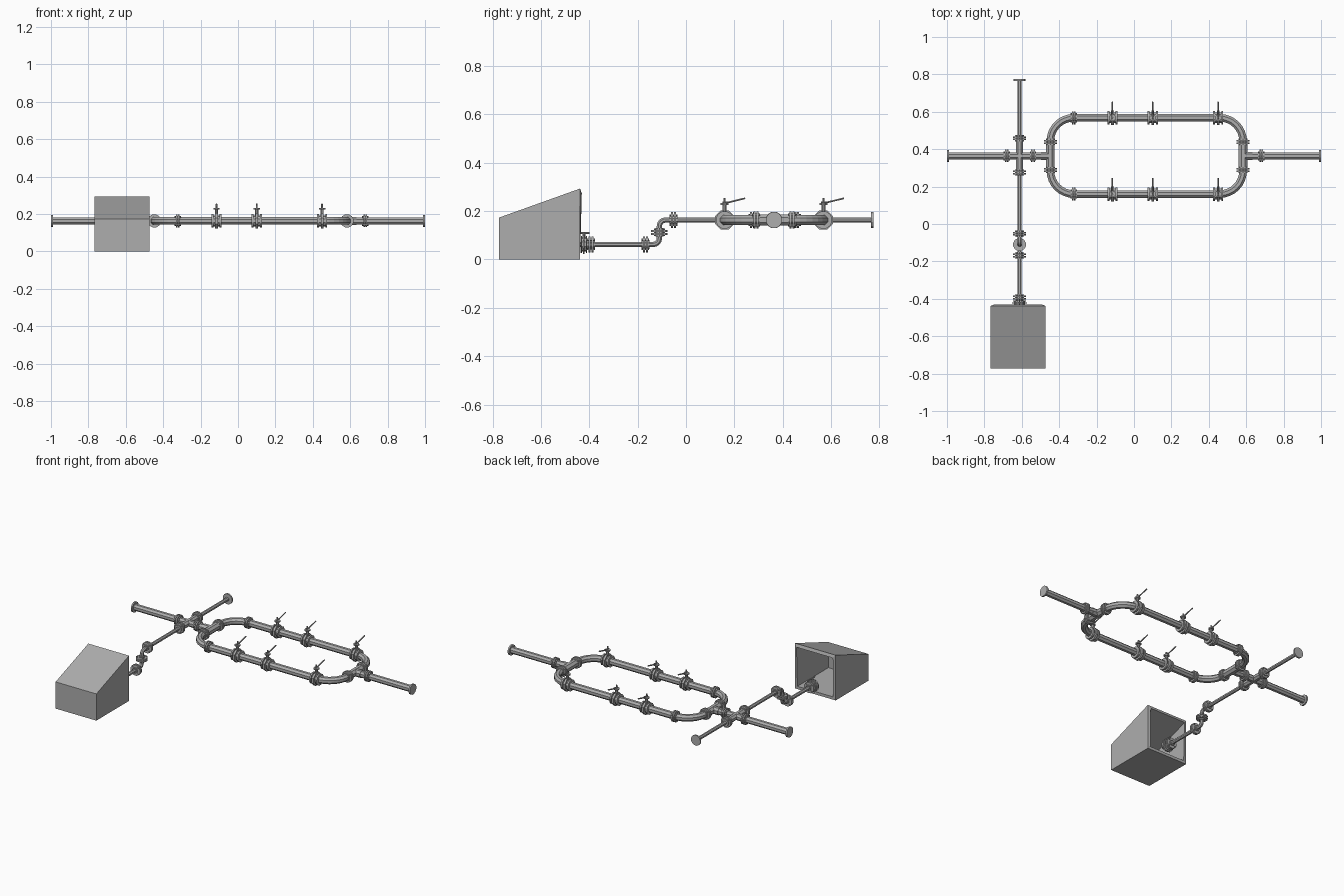
import bpy, bmesh, math
from mathutils import Vector as V

if "Cube" in bpy.data.objects:
    bpy.data.objects.remove(bpy.data.objects["Cube"])

mat = bpy.data.materials.new("pipe grey")
mat.diffuse_color = (0.42, 0.42, 0.42, 1)
mat.use_nodes = True
mat.node_tree.nodes["Principled BSDF"].inputs["Base Color"].default_value = mat.diffuse_color
X, Y, Z = V((1, 0, 0)), V((0, 1, 0)), V((0, 0, 1))
ZP, ZL, YC, XS = 0.163, 0.062, 0.364, -0.612   # pipe heights, main axis, side line


def sweep(bm, pts, r, n=8, up=None):
    """Closed tube along a flat path; up is the normal of the path's plane."""
    pts = [V(p) for p in pts]
    rings = []
    for i, p in enumerate(pts):
        t = (pts[min(i + 1, len(pts) - 1)] - pts[max(i - 1, 0)]).normalized()
        u = up or (X if abs(t.z) > 0.9 else Z)
        s = t.cross(u).normalized()
        w = s.cross(t)
        rings.append([bm.verts.new(p + r * (math.cos(a) * s + math.sin(a) * w))
                      for a in (2 * math.pi * (k + 0.5) / n for k in range(n))])
    for a, b in zip(rings, rings[1:]):
        for k in range(n):
            bm.faces.new((a[k], a[(k + 1) % n], b[(k + 1) % n], b[k]))
    bm.faces.new(rings[0])
    bm.faces.new(rings[-1])


def finish(name, bm):
    bmesh.ops.recalc_face_normals(bm, faces=bm.faces)
    me = bpy.data.meshes.new(name)
    bm.to_mesh(me)
    bm.free()
    me.materials.append(mat)
    ob = bpy.data.objects.new(name, me)
    bpy.context.collection.objects.link(ob)
    return ob


def tube(name, pts, r, n=8, up=None):
    bm = bmesh.new()
    sweep(bm, pts, r, n, up)
    return finish(name, bm)


def arc(c, r, a0, a1, u, v, n=8):
    out = []
    for i in range(n + 1):
        a = math.radians(a0 + (a1 - a0) * i / n)
        out.append(V(c) + r * (math.cos(a) * u + math.sin(a) * v))
    return out


def joint(name, p, ax, r=0.035, hub=0.026):
    """Two flange discs, a hub and four bolts."""
    bm, p = bmesh.new(), V(p)
    for s in (-1, 1):
        sweep(bm, [p + ax * s * 0.002, p + ax * s * 0.010], r, 12)
    sweep(bm, [p - ax * 0.017, p + ax * 0.017], hub, 10)
    s = ax.cross(X if abs(ax.z) > 0.9 else Z)
    w = s.cross(ax)
    for i in range(4):
        a = math.pi / 4 + i * math.pi / 2
        q = p + 0.8 * r * (math.cos(a) * s + math.sin(a) * w)
        sweep(bm, [q - ax * 0.016, q + ax * 0.016], 0.004, 6)
    finish(name, bm)


def valve(name, p, ax, lever, k=1.0):
    """Body between two flanges, with stem and raised lever."""
    bm, p = bmesh.new(), V(p)
    for s in (-1, 1):
        sweep(bm, [p + ax * s * 0.017 * k, p + ax * s * 0.027 * k], 0.037, 12)
    sweep(bm, [p - ax * 0.017 * k, p + ax * 0.017 * k], 0.03, 10)
    sweep(bm, [p - ax * 0.007 * k, p + ax * 0.007 * k], 0.043, 8)
    if k == 1:
        sweep(bm, [p + Z * 0.02, p + Z * 0.062], 0.009, 8)
        sweep(bm, [p + Z * 0.062, p + Z * 0.07], 0.018, 8)
        sweep(bm, [p + Z * 0.066, p + Z * 0.09], 0.005, 6)
        sweep(bm, [p + Z * 0.074 - lever * 0.01, p + Z * 0.074 + lever * 0.02,
                   p + Z * 0.09 + lever * 0.085], 0.004, 6, ax)
    else:
        sweep(bm, [p + Z * 0.02, p + Z * 0.05], 0.006, 8)
        sweep(bm, [p + Z * 0.048 - lever * 0.022, p + Z * 0.048 + lever * 0.022], 0.004, 6)
    finish(name, bm)


# main line ends
for nm, xe, xi in (("inlet", -1, -0.447), ("outlet", 1, 0.583)):
    s = 1 if xe > 0 else -1
    tube(nm + "_pipe", [(xe, YC, ZP), (xi, YC, ZP)], 0.021)
    tube(nm + "_end_flange", [(xe, YC, ZP), (xe - s * 0.010, YC, ZP)], 0.034, 12)
    tube(nm + "_tee", [(xi + s * 0.005, YC, ZP), (xi + s * 0.05, YC, ZP)], 0.024)
for x in (-0.68, -0.54, 0.68):
    joint("main_joint", (x, YC, ZP), X)

# bypass loop: tees, bends, straight runs
R, XL, XR = 0.125, -0.447, 0.583
for s, nm in ((1, "rear"), (-1, "front")):
    yr = YC + s * 0.204
    yb = yr - s * R
    path = [(XL, YC, ZP)] + arc((XL + R, yb, ZP), R, 180, 90, X, Y * s) \
        + arc((XR - R, yb, ZP), R, 90, 0, X, Y * s) + [(XR, YC, ZP)]
    tube(nm + "_loop_pipe", path, 0.022, 8, Z)
    for x in (XL, XR):
        joint(nm + "_bend_joint", (x, YC + s * 0.075, ZP), Y, 0.036)
        tube(nm + "_tee_arm", [(x, YC, ZP), (x, YC + s * 0.06, ZP)], 0.025)
    joint(nm + "_run_joint", (-0.322, yr, ZP), X, 0.036)
    for x in (-0.115, 0.10, 0.45):
        valve(nm + "_valve", (x, yr, ZP), X, Y)

# side line crossing the main line
tube("cross_body", [(XS, 0.27, ZP), (XS, 0.46, ZP)], 0.021)
for y in (0.275, 0.458):
    joint("cross_joint", (XS, y, ZP), Y, 0.035, 0.024)
tube("side_pipe_rear", [(XS, 0.775, ZP), (XS, 0.46, ZP)], 0.012)
tube("side_end_flange", [(XS, 0.775, ZP), (XS, 0.765, ZP)], 0.034, 12)

# step-down line to the housing
e, yv = 0.025, -0.11
down = [(XS, 0.27, ZP)] + arc((XS, yv + e, ZP - e), e, 90, 180, Y, Z, 4) \
    + arc((XS, yv - e, ZL + e), e, 0, -90, Y, Z, 4) + [(XS, -0.46, ZL)]
tube("step_down_pipe", down, 0.012, 8, X)
for p, ax in (((XS, -0.052, ZP), Y), ((XS, yv, 0.112), Z),
              ((XS, -0.168, ZL), Y), ((XS, -0.393, ZL), Y)):
    joint("step_joint", p, ax, 0.035, 0.018)
valve("housing_valve", (XS, -0.422, ZL), Y, Y, 0.45)

# housing: sloped box, hollow, open at the back
bm = bmesh.new()
x0, x1, y0, y1 = -0.766, -0.474, -0.773, -0.438
prof = [(y0, 0), (y1, 0), (y1, 0.293), (y0, 0.173)]
a = [bm.verts.new((x0, *p)) for p in prof]
b = [bm.verts.new((x1, *p)) for p in prof]
bm.faces.new(a)
bm.faces.new(b)
for i in (0, 2, 3):
    j = (i + 1) % 4
    bm.faces.new((a[i], a[j], b[j], b[i]))
box = finish("housing", bm)
sol = box.modifiers.new("wall", 'SOLIDIFY')
sol.thickness, sol.offset, sol.use_even_offset = 0.018, -1, True
